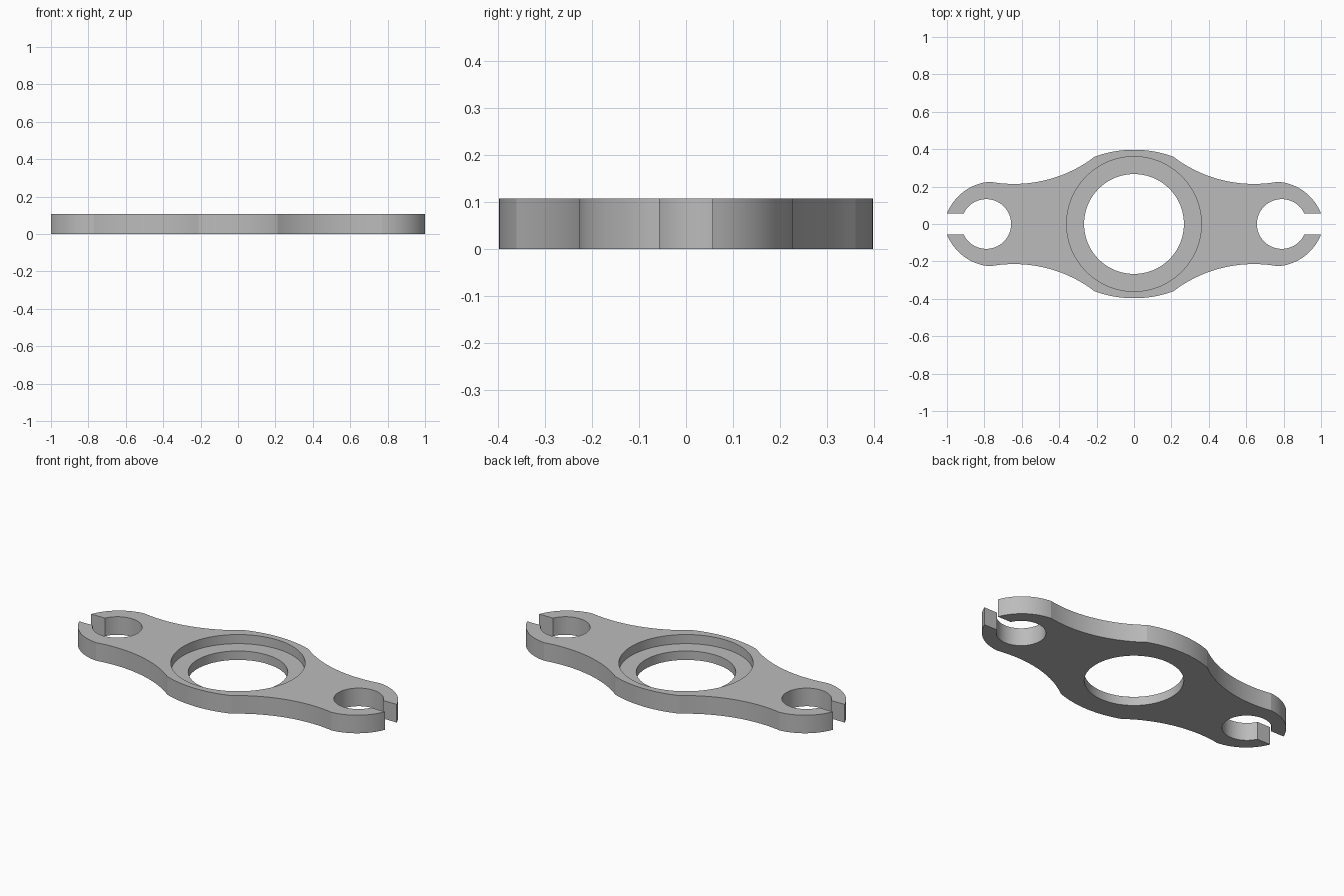
import bpy, bmesh, math
from mathutils import Vector

if "Cube" in bpy.data.objects:
    bpy.data.objects.remove(bpy.data.objects["Cube"])

HEIGHT, LEDGE = 0.107, 0.053
BORE_R, HOLE_R = 0.36, 0.267
EYE_X, EYE_R, SLOT = 0.79, 0.133, 0.056


def arc(a, b, radius, bulge, steps):
    """Points from a to b; bulge 1 curves outward (up), -1 inward."""
    a, b = Vector(a), Vector(b)
    d = b - a
    up = Vector((-d.y, d.x)).normalized()
    c = (a + b) / 2 - up * bulge * math.sqrt(radius ** 2 - d.length_squared / 4)
    start = a - c
    turn = -bulge * 2 * math.asin(d.length / 2 / radius)
    pts = []
    for i in range(steps + 1):
        t = turn * i / steps
        pts.append((c.x + start.x * math.cos(t) - start.y * math.sin(t),
                    c.y + start.x * math.sin(t) + start.y * math.cos(t)))
    return pts


def circle(radius, steps=96):
    return [(radius * math.cos(2 * math.pi * i / steps),
             radius * math.sin(2 * math.pi * i / steps)) for i in range(steps)]


# Quarter outline: hub, waist, lobe, slot and clip hole
hub, waist, tip = (0.21, 0.36), (0.77, 0.226), (1.0, SLOT)
quarter = arc((0, 0.397), hub, 0.615, 1, 10)
quarter += arc(hub, waist, 0.71, -1, 20)[1:]
quarter += arc(waist, tip, 0.27, 1, 16)[1:]
a0 = math.asin(SLOT / EYE_R)
for i in range(25):
    a = a0 + (math.pi - a0) * i / 24
    quarter.append((EYE_X + EYE_R * math.cos(a), EYE_R * math.sin(a)))

# Mirror the quarter into the full outline
half = quarter + [(x, -y) for x, y in reversed(quarter[:-1])]
outline = half + [(-x, y) for x, y in reversed(half[1:-1])]

bm = bmesh.new()


def ring(points, z):
    verts = [bm.verts.new((x, y, z)) for x, y in points]
    edges = [bm.edges.new((v, verts[i - 1])) for i, v in enumerate(verts)]
    return verts, edges


def bridge(lower, upper, smooth):
    for i in range(len(lower)):
        f = bm.faces.new((lower[i - 1], lower[i], upper[i], upper[i - 1]))
        f.smooth = smooth


# Caps with holes, outer wall, and the stepped central bore
out_low, e_low = ring(outline, 0)
out_top, e_top = ring(outline, HEIGHT)
hole_low, e_hole = ring(circle(HOLE_R), 0)
hole_top, _ = ring(circle(HOLE_R), LEDGE)
bore_low, _ = ring(circle(BORE_R), LEDGE)
bore_top, e_bore = ring(circle(BORE_R), HEIGHT)
bmesh.ops.triangle_fill(bm, use_beauty=True, edges=e_low + e_hole, normal=(0, 0, -1))
bmesh.ops.triangle_fill(bm, use_beauty=True, edges=e_top + e_bore, normal=(0, 0, 1))
bridge(out_low, out_top, True)
bridge(hole_low, hole_top, True)
bridge(hole_top, bore_low, False)
bridge(bore_low, bore_top, True)
bmesh.ops.recalc_face_normals(bm, faces=bm.faces)

mesh = bpy.data.meshes.new("bracket_plate")
bm.to_mesh(mesh)
bm.free()
plate = bpy.data.objects.new("bracket_plate", mesh)
bpy.context.collection.objects.link(plate)

grey = bpy.data.materials.new("plain grey")
grey.use_nodes = True
colour = (0.5, 0.5, 0.5, 1)
grey.diffuse_color = colour
grey.node_tree.nodes["Principled BSDF"].inputs["Base Color"].default_value = colour
mesh.materials.append(grey)

bpy.context.view_layer.objects.active = plate
plate.select_set(True)
bpy.ops.object.shade_smooth_by_angle(angle=math.radians(11))
